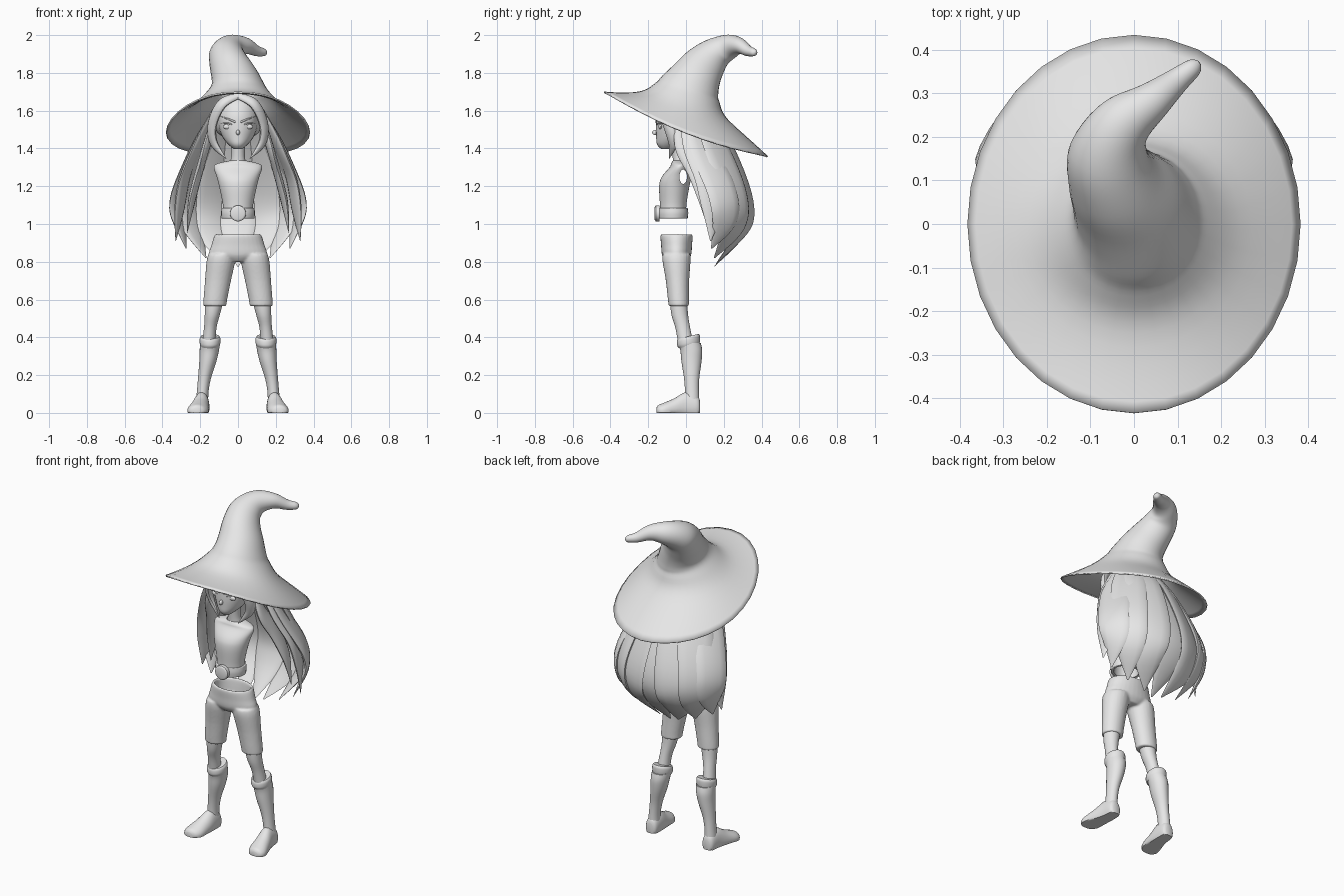
import bpy, bmesh, math
from mathutils import Vector

cube = bpy.data.objects.get("Cube")
if cube:
    bpy.data.objects.remove(cube, do_unlink=True)

grey = bpy.data.materials.new("plain_grey")
grey.use_nodes = True
grey.diffuse_color = (0.8, 0.8, 0.8, 1)
grey.node_tree.nodes["Principled BSDF"].inputs["Base Color"].default_value = (0.8, 0.8, 0.8, 1)

UP = (0, 0, 1)
SIDES = (("left", 1), ("right", -1))


def smooth(obj):
    bpy.ops.object.select_all(action='DESELECT')
    obj.select_set(True)
    bpy.context.view_layer.objects.active = obj
    bpy.ops.object.shade_smooth_by_angle(angle=math.radians(45))


def finish(name, bm, thickness=0):
    mesh = bpy.data.meshes.new(name)
    bm.to_mesh(mesh)
    bm.free()
    mesh.materials.append(grey)
    obj = bpy.data.objects.new(name, mesh)
    bpy.context.collection.objects.link(obj)
    if thickness:
        shell = obj.modifiers.new("shell", 'SOLIDIFY')
        shell.thickness = thickness
        shell.offset = -1
    smooth(obj)
    return obj


def spline(points, steps):
    """Smooth curve through tuples of any length."""
    out = []
    last = len(points) - 1
    for i in range(last):
        quad = [points[max(0, min(last, i + k))] for k in (-1, 0, 1, 2)]
        for j in range(steps):
            t = j / steps
            out.append([b + 0.5 * t * (c - a + t * (2*a - 5*b + 4*c - d + t * (3*(b - c) + d - a)))
                        for a, b, c, d in zip(*quad)])
    out.append(list(points[-1]))
    return out


def loft(rings, axis=None, ref=(1, 0, 0), segs=24, steps=4, start=True, end=True, bm=None):
    """Skin over ellipses (x, y, z, radius_u, radius_v[, normal])."""
    bm = bm or bmesh.new()
    pts = spline(rings, steps)
    centres = [Vector(p[:3]) for p in pts]
    loops = []
    for i, p in enumerate(pts):
        if len(p) > 5:
            n = Vector(p[5:8])
        elif axis:
            n = Vector(axis)
        else:
            n = centres[min(i + 1, len(pts) - 1)] - centres[max(i - 1, 0)]
        n.normalize()
        u = Vector(ref)
        u = (u - n * u.dot(n)).normalized()
        v = n.cross(u)
        angles = [math.tau * k / segs for k in range(segs)]
        loops.append([bm.verts.new(centres[i] + u * p[3] * math.cos(a) + v * p[4] * math.sin(a))
                      for a in angles])
    for low, high in zip(loops, loops[1:]):
        for k in range(segs):
            m = (k + 1) % segs
            bm.faces.new((low[k], low[m], high[m], high[k]))
    if start:
        bm.faces.new(loops[0][::-1])
    if end:
        bm.faces.new(loops[-1])
    return bm


def mirrored(rings, s):
    return [(s * r[0],) + tuple(r[1:]) for r in rings]


def ball(name, centre, size, segs=24):
    bm = bmesh.new()
    bmesh.ops.create_uvsphere(bm, u_segments=segs, v_segments=segs // 2, radius=1)
    bmesh.ops.scale(bm, vec=size, verts=bm.verts)
    bmesh.ops.translate(bm, vec=centre, verts=bm.verts)
    return finish(name, bm)


def strand(name, path, width, thick, shape=(0.6, 0.95, 1, 0.85, 0.04), ref=None):
    """Flattened tapering lock along a path, facing away from the body axis."""
    mid = path[len(path) // 2]
    rings = [tuple(p) + (thick * w, width * w) for p, w in zip(path, shape)]
    return finish(name, loft(rings, ref=ref or (mid[0], mid[1], 0), segs=12, steps=6))


# Hat: wide tilted brim, crown bending back, curled tip
hat = loft([
    (0, 0, 1.53, .382, .466, 0, .395, 1),
    (0, -.012, 1.625, .245, .25, 0, .32, 1),
    (0, .005, 1.695, .17, .178, 0, .28, 1),
    (0, .024, 1.738, .14, .155, 0, .34, 1),
    (-.02, .06, 1.795, .122, .13, -.1, .45, 1),
    (-.047, .105, 1.855, .104, .11, -.15, .7, 1),
    (-.058, .165, 1.91, .09, .085, .15, .9, .8),
    (-.02, .235, 1.94, .066, .064, .7, .7, .25),
    (.045, .285, 1.942, .044, .042, .75, .65, -.15),
    (.1, .33, 1.917, .029, .028, .75, .6, -.2),
    (.138, .36, 1.913, .02, .02, .8, .6, .1),
    (.15, .37, 1.915, .006, .006, .8, .6, .1)], segs=32, steps=5, start=False)
for v in hat.verts:
    v.co.z -= 0.41 * max(0, abs(v.co.x) - 0.05) ** 2
finish("hat", hat, 0.008)

# Head and neck
finish("head", loft([
    (0, -.108, 1.396, .02, .022), (0, -.085, 1.42, .05, .068), (0, -.055, 1.46, .082, .103),
    (0, -.04, 1.52, .104, .12), (0, -.035, 1.58, .108, .12), (0, -.03, 1.64, .095, .1),
    (0, -.03, 1.68, .05, .05)], axis=UP))
finish("neck", loft([(0, -.025, 1.3, .05, .042), (0, -.035, 1.36, .036, .036),
                     (0, -.04, 1.45, .042, .042)], axis=UP))

# Face details
ball("nose", (0, -.161, 1.484), (.01, .018, .014), 16)
ball("upper_lip", (0, -.148, 1.438), (.02, .008, .005), 16)
ball("lower_lip", (0, -.145, 1.428), (.016, .008, .006), 16)
for side, s in SIDES:
    ball(side + "_eye", (s * .052, -.136, 1.515), (.028, .01, .014), 16)
    brow = mirrored([(.014, -.158, 1.54), (.05, -.148, 1.555), (.092, -.108, 1.57)], s)
    strand(side + "_eyebrow", brow, .005, .005, (1, .9, .2), ref=UP)
    lash = mirrored([(.024, -.154, 1.522), (.052, -.146, 1.533), (.092, -.107, 1.533)], s)
    strand(side + "_eyelash", lash, .005, .004, (.3, 1, .4), ref=UP)

# Hair: skull cap, back locks, side locks and a parted fringe
ball("hair_cap", (0, .02, 1.56), (.142, .13, .12))
strand("centre_back_lock", [(0, .08, 1.62), (0, .21, 1.42), (0, .325, 1.12), (0, .295, .95), (0, .15, .775)],
       .11, .022)
LOCKS = {
    "inner_back_lock": (.11, [(.05, .08, 1.62), (.1, .2, 1.42), (.135, .31, 1.12), (.135, .285, .95), (.06, .16, .79)]),
    "outer_back_lock": (.1, [(.08, .06, 1.62), (.17, .155, 1.42), (.245, .255, 1.15), (.24, .25, .98), (.17, .15, .82)]),
    "rear_side_lock": (.09, [(.1, .04, 1.6), (.21, .095, 1.4), (.305, .19, 1.17), (.31, .205, 1.02), (.275, .135, .87)]),
    "side_lock": (.07, [(.12, .01, 1.6), (.21, .045, 1.42), (.28, .11, 1.25), (.31, .14, 1.08), (.33, .13, .91)]),
    "front_side_lock": (.05, [(.11, -.02, 1.6), (.165, -.015, 1.42), (.205, .055, 1.28), (.245, .11, 1.12), (.27, .125, .95)]),
    "fringe_lock": (.032, [(0, -.12, 1.68), (.086, -.135, 1.635), (.135, -.095, 1.53), (.128, -.07, 1.43), (.062, -.09, 1.345)]),
}
for side, s in SIDES:
    for part, (width, path) in LOCKS.items():
        strand(side + "_" + part, mirrored(path, s), width, .02)

# Sleeveless bodice with armholes cut through
bodice = finish("bodice", loft([
    (0, -.068, 1.03, .08, .07), (0, -.068, 1.1, .08, .07), (0, -.062, 1.2, .1, .08),
    (0, -.05, 1.25, .113, .078), (0, -.035, 1.3, .128, .052), (0, -.03, 1.32, .11, .048),
    (0, -.028, 1.335, .048, .042)], axis=UP, segs=40, steps=6, start=False, end=False), .008)
cutter = finish("armhole_cutter", loft([(-.2, -.015, 1.25, .038, .02), (.2, -.015, 1.25, .038, .02)],
                                       ref=UP, steps=1))
cutter.hide_render = True
cut = bodice.modifiers.new("armholes", 'BOOLEAN')
cut.operation = 'DIFFERENCE'
cut.object = cutter
bpy.context.view_layer.objects.active = bodice
for mod in list(bodice.modifiers):
    bpy.ops.object.modifier_apply(modifier=mod.name)
bpy.data.objects.remove(cutter, do_unlink=True)
smooth(bodice)

# Belt and round buckle
finish("belt", loft([(0, -.068, 1.03, .087, .077), (0, -.068, 1.058, .09, .08),
                     (0, -.068, 1.085, .087, .077)],
                    axis=UP, start=False, end=False), .012)
finish("buckle", loft([(0, -.14, 1.056, .042, .042), (0, -.16, 1.056, .042, .042),
                       (0, -.166, 1.056, .032, .032)], steps=2))

# Trousers: hollow waist and two cropped legs blended into one skin
trousers = loft([
    (0, -.05, .8, .07, .055), (0, -.05, .835, .15, .077), (0, -.05, .89, .14, .082),
    (0, -.05, .94, .124, .085), (0, -.05, .94, .11, .071), (0, -.05, .86, .12, .062)],
    axis=UP, segs=32)
for side, s in SIDES:
    loft(mirrored([(.123, -.038, .565, .062, .054), (.12, -.04, .6, .063, .056),
                   (.106, -.045, .7, .069, .062), (.091, -.05, .8, .076, .074),
                   (.085, -.05, .84, .072, .074)], s), axis=UP, bm=trousers)
trousers = finish("trousers", trousers)
blend = trousers.modifiers.new("blend", 'REMESH')
blend.mode = 'VOXEL'
blend.voxel_size = .006
blend.use_smooth_shade = True
soften = trousers.modifiers.new("soften", 'SMOOTH')
soften.iterations = 6

# Bare knees, boots with a full calf, and feet
PAIRS = {
    "knee": [(.155, 0, .36, .036, .04), (.147, -.017, .45, .033, .039),
             (.136, -.033, .52, .04, .044), (.125, -.04, .6, .05, .046)],
    "boot_shaft": [(.192, .033, .02, .036, .04), (.188, .032, .1, .031, .037),
                   (.178, .03, .18, .034, .04), (.16, .029, .27, .045, .053),
                   (.152, .028, .33, .051, .058), (.148, .018, .37, .053, .06)],
}
for side, s in SIDES:
    for part, rings in PAIRS.items():
        finish(side + "_" + part, loft(mirrored(rings, s), axis=UP))
    # Slanted boot cuff
    cuff = [(.149, .018, .355, .05, .056), (.148, .014, .37, .055, .062),
            (.148, .013, .393, .055, .062), (.148, .012, .405, .049, .056)]
    finish(side + "_boot_cuff", loft(mirrored(cuff, s), axis=(0, -.25, 1)))
    # Foot, flattened on the ground
    foot = loft(mirrored([(.19, .075, .025, .02, .035), (.19, .06, .03, .036, .06),
                          (.193, 0, .03, .042, .08), (.203, -.06, .02, .05, .058),
                          (.213, -.115, .012, .055, .042), (.218, -.145, .01, .042, .032),
                          (.22, -.156, .01, .02, .018)], s), axis=(0, -1, 0))
    for v in foot.verts:
        v.co.z = max(0, v.co.z)
    finish(side + "_foot", foot)
